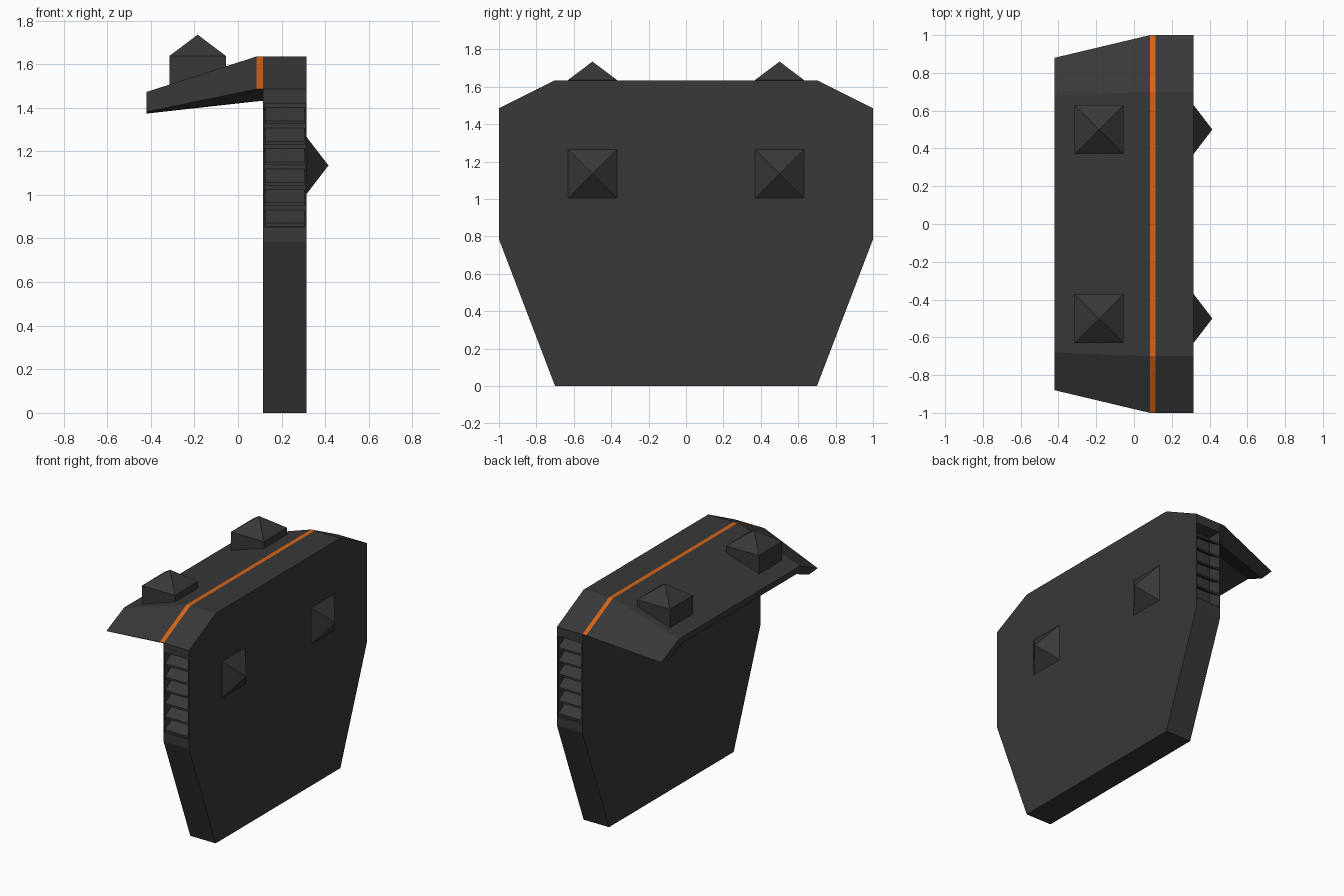
import bpy, bmesh

if "Cube" in bpy.data.objects:
    bpy.data.objects.remove(bpy.data.objects["Cube"])


def material(name, rgb):
    m = bpy.data.materials.new(name)
    m.diffuse_color = (*rgb, 1)
    m.use_nodes = True
    m.node_tree.nodes["Principled BSDF"].inputs["Base Color"].default_value = m.diffuse_color
    return m


dark = material("charcoal", (0.04, 0.04, 0.04))
orange = material("orange", (0.68, 0.127, 0.008))


def finish(bm, name, *mats):
    bmesh.ops.recalc_face_normals(bm, faces=bm.faces)
    me = bpy.data.meshes.new(name)
    bm.to_mesh(me)
    bm.free()
    for m in mats:
        me.materials.append(m)
    ob = bpy.data.objects.new(name, me)
    bpy.context.collection.objects.link(ob)
    return ob


def loft(bm, stations):
    """Skin a list of equal-length closed 3D rings and cap both ends."""
    rings = [[bm.verts.new(p) for p in ring] for ring in stations]
    n = len(rings[0])
    for a, b in zip(rings, rings[1:]):
        for i in range(n):
            j = (i + 1) % n
            bm.faces.new((a[i], a[j], b[j], b[i]))
    bm.faces.new(rings[0])
    bm.faces.new(rings[-1])


X0, X1 = 0.115, 0.315

# Main shield plate, with a vent pocket sunk into each upright edge
half = [(0.7, 0), (1, 0.785), (1, 1.485), (0.7, 1.635)]
outline = half + [(-y, z) for y, z in reversed(half)]
bm = bmesh.new()
loft(bm, [[(x, y, z) for y, z in outline] for x in (X0, X1)])
bmesh.ops.recalc_face_normals(bm, faces=bm.faces)
sides = [f for f in bm.faces if abs(f.normal.y) > 0.99]
bmesh.ops.inset_individual(bm, faces=sides, thickness=0.01)
for f in sides:
    for v in f.verts:
        v.co.z = 1.42 if v.co.z > 1.1 else 0.852
for f in bmesh.ops.extrude_discrete_faces(bm, faces=sides)["faces"]:
    for v in f.verts:
        v.co.y *= 0.9
finish(bm, "shield_plate", dark)

# Vent louvres, sloping down and outward
for side, label in ((-1, "front"), (1, "back")):
    bm = bmesh.new()
    for i in range(6):
        z = 0.87 + i * 0.094
        section = [(0.905, z + 0.06), (0.995, z), (0.995, z - 0.014), (0.905, z + 0.04)]
        loft(bm, [[(x, side * y, zz) for y, zz in section]
                  for x in (X0 + 0.01, X1 - 0.01)])
    finish(bm, label + "_vent_louvres", dark)


# Visor: folded thin shell with an orange band where it meets the plate
def visor_ring(x, pts):
    return [(x, y, z) for y, z in pts] + [(x, -y, z) for y, z in reversed(pts)]


# half section: inner ridge, inner lip, outer lip, outer ridge
# (reordered so that the mirrored ring closes as an arch)
root = [(0.66, 1.575), (0.9, 1.432), (1, 1.485), (0.7, 1.635)]
tip = [(0.64, 1.43), (0.78, 1.373), (0.88, 1.381), (0.68, 1.472)]
root_in = [(0.66, 1.57), (0.9, 1.429), (1, 1.485), (0.7, 1.635)]
bm = bmesh.new()
loft(bm, [visor_ring(-0.42, tip), visor_ring(0.085, root_in), visor_ring(X0, root)])
bmesh.ops.recalc_face_normals(bm, faces=bm.faces)
for f in bm.faces:
    c = f.calc_center_median()
    if 0.085 < c.x < X0 - 0.001 and f.normal.z > 0.1:
        f.material_index = 1
finish(bm, "visor", dark, orange)

# Pyramid studs: two on the visor, two on the outer face of the plate
R = 0.13
square = [(-R, -R), (R, -R), (R, R), (-R, R)]
for side, label in ((-1, "front"), (1, "back")):
    yc = 0.5 * side
    bm = bmesh.new()
    base = [(-0.185 + a, yc + b, 1.49 + (0.105 + a + 0.13) * 0.327) for a, b in square]
    base = [(x, y, 1.46 + (x + 0.42) * 0.323) for x, y, _ in base]
    rim = [(x, y, 1.637) for x, y, _ in base]
    loft(bm, [base, rim])
    top = max(bm.faces, key=lambda f: f.calc_center_median().z)
    bmesh.ops.poke(bm, faces=[top])
    max(bm.verts, key=lambda v: (len(v.link_edges) == 4 and abs(v.co.x + 0.185) < 0.01)
        ).co.z = 1.735
    finish(bm, label + "_visor_stud", dark)

    bm = bmesh.new()
    ring = [bm.verts.new((X1, yc + a, 1.135 + b)) for a, b in square]
    apex = bm.verts.new((0.415, yc, 1.135))
    bm.faces.new(ring)
    for i in range(4):
        bm.faces.new((ring[i], ring[(i + 1) % 4], apex))
    finish(bm, label + "_plate_stud", dark)
